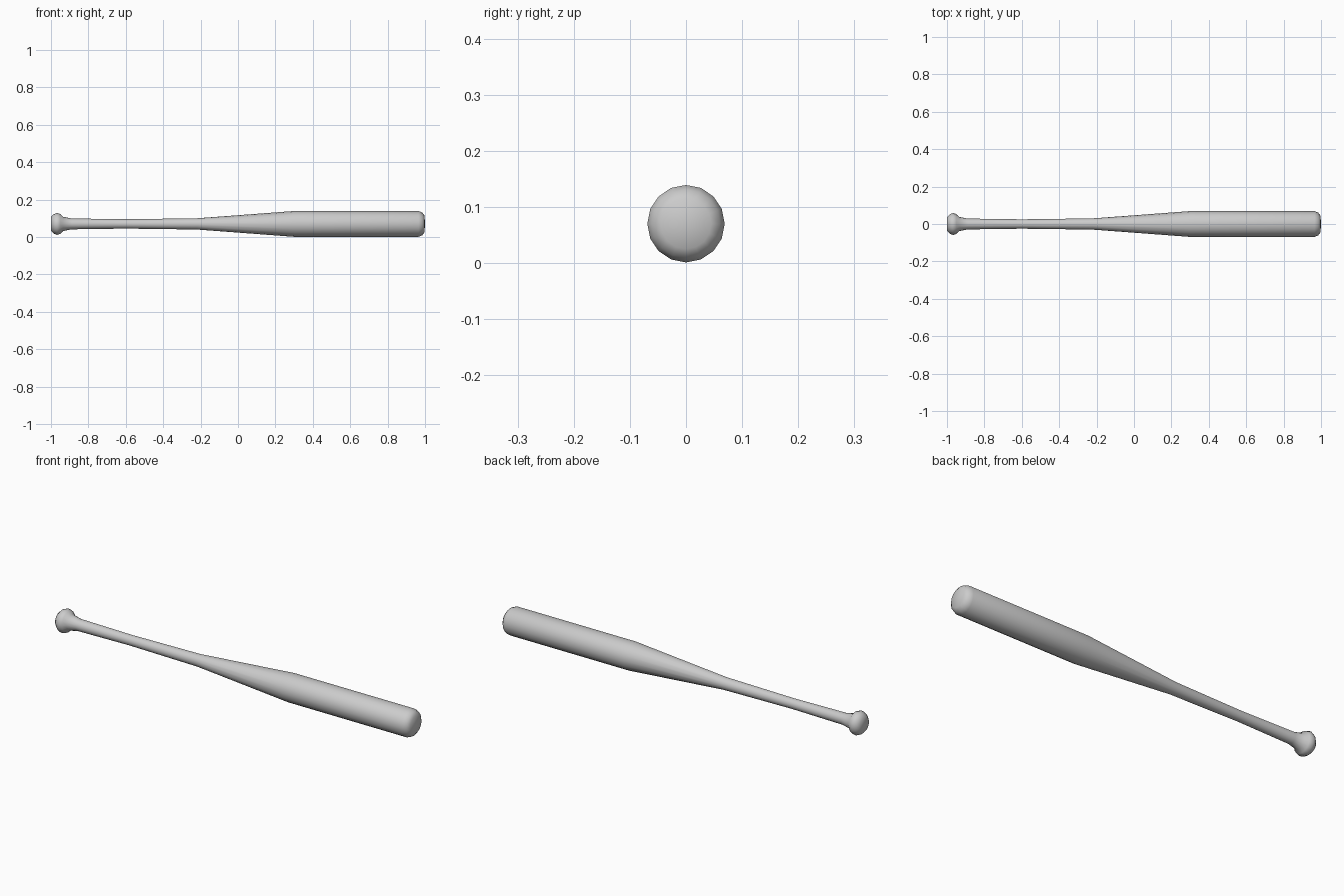
import bpy, bmesh, math

cube = bpy.data.objects.get("Cube")
if cube:
    bpy.data.objects.remove(cube)

SIDES = 16
AXIS_Z = 0.07

# One plain grey for the whole bat
grey = bpy.data.materials.new("plain grey")
grey.use_nodes = True
colour = (0.6, 0.6, 0.6, 1)
grey.diffuse_color = colour
grey.node_tree.nodes["Principled BSDF"].inputs["Base Color"].default_value = colour

# Profile as (position along the bat, radius): knob, handle, taper, barrel, rounded tip
profile = [(-1, 0.037), (-0.985, 0.052), (-0.968, 0.059), (-0.95, 0.053),
           (-0.935, 0.038), (-0.89, 0.029), (-0.6, 0.025), (-0.22, 0.03),
           (0.3, 0.069), (0.965, 0.069), (0.985, 0.061), (0.997, 0.045)]

# Lathe the profile around the x axis
bm = bmesh.new()
rings = []
for x, r in profile:
    angles = [math.tau * i / SIDES for i in range(SIDES)]
    rings.append([bm.verts.new((x, r * math.cos(a), AXIS_Z + r * math.sin(a))) for a in angles])
for a, b in zip(rings, rings[1:]):
    for i in range(SIDES):
        j = (i + 1) % SIDES
        bm.faces.new((a[i], a[j], b[j], b[i]))

# Close both ends with shallow fans
for ring, x in ((rings[0], -1), (rings[-1], 1)):
    centre = bm.verts.new((x, 0, AXIS_Z))
    for i in range(SIDES):
        bm.faces.new((ring[i], ring[(i + 1) % SIDES], centre))
bmesh.ops.recalc_face_normals(bm, faces=bm.faces)

mesh = bpy.data.meshes.new("bat")
bm.to_mesh(mesh)
bm.free()
mesh.materials.append(grey)
mesh.shade_smooth()
bpy.context.collection.objects.link(bpy.data.objects.new("bat", mesh))
